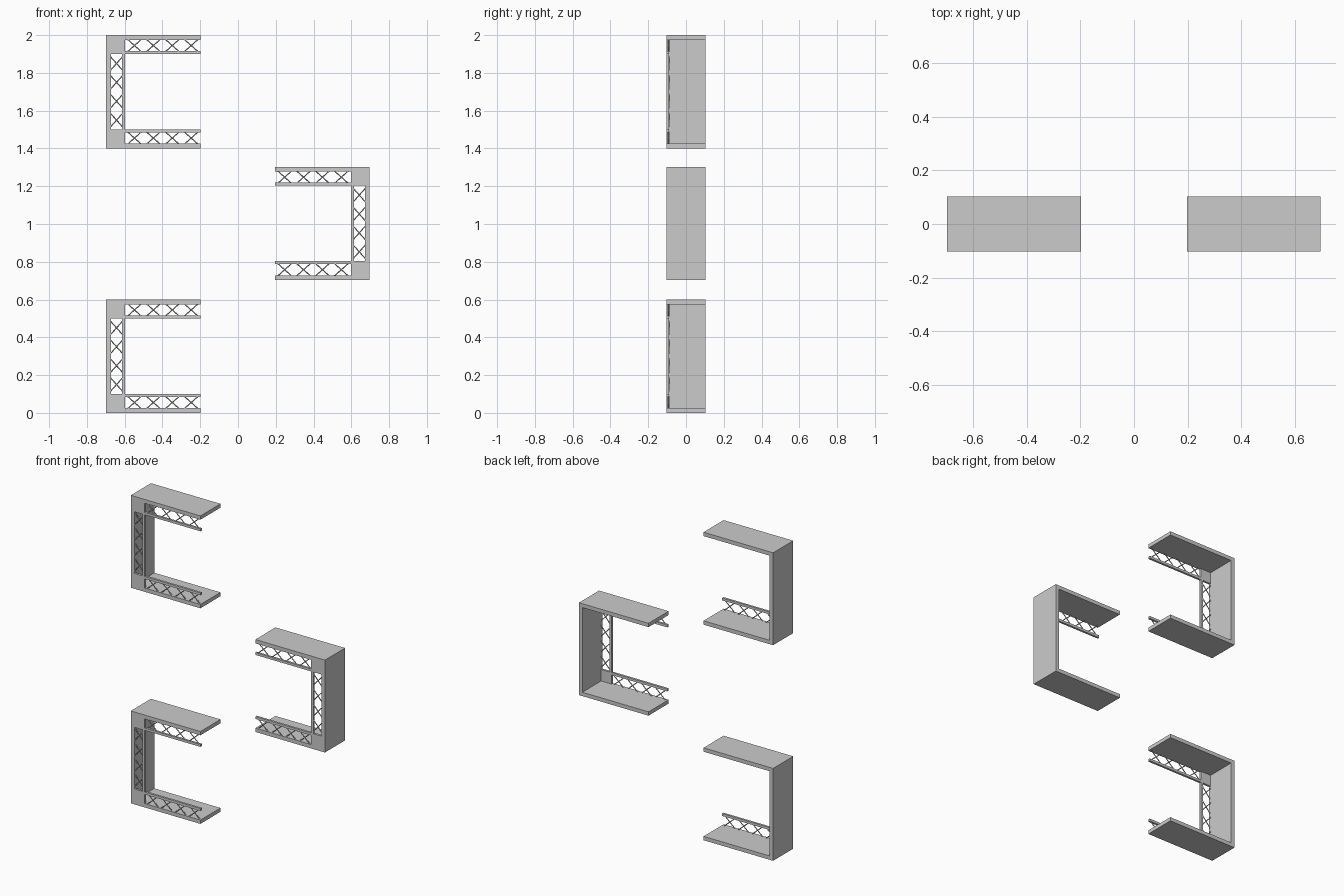
import bpy, bmesh, math
from mathutils import Matrix, Vector

if "Cube" in bpy.data.objects:
    bpy.data.objects.remove(bpy.data.objects["Cube"])

D = 0.103            # half depth
T = 0.025            # panel thickness
W, H = 0.5, 0.6      # unit width and height
BAND = 0.1           # truss band width
BAR = 0.016          # inner bar width
FT = 0.014           # truss bar depth


def box(bm, x0, x1, y0, y1, z0, z1):
    m = Matrix.Translation(((x0 + x1) / 2, (y0 + y1) / 2, (z0 + z1) / 2))
    m = m @ Matrix.Diagonal((x1 - x0, y1 - y0, z1 - z0, 1))
    bmesh.ops.create_cube(bm, size=1, matrix=m)


def rod(bm, a, b, r=0.003):
    a, b = Vector(a), Vector(b)
    d = b - a
    m = Matrix.Translation((a + b) / 2) @ d.to_track_quat('Z', 'Y').to_matrix().to_4x4()
    bmesh.ops.create_cone(bm, cap_ends=True, segments=8, radius1=r, radius2=r,
                          depth=d.length, matrix=m)


def finish(name, bm, ox, oz, side):
    # place the part; side = -1 mirrors the unit so that it opens to the left
    bmesh.ops.transform(bm, matrix=Matrix.Translation((ox, 0, oz)) @ Matrix.Diagonal((side, 1, 1, 1)),
                        verts=bm.verts)
    if side < 0:
        bmesh.ops.reverse_faces(bm, faces=bm.faces)
    me = bpy.data.meshes.new(name)
    bm.to_mesh(me)
    bm.free()
    bpy.context.collection.objects.link(bpy.data.objects.new(name, me))


def shelf_unit(tag, ox, oz, side):
    # C-shaped panel, extruded front to back
    bm = bmesh.new()
    prof = [(0, 0), (W, 0), (W, T), (T, T), (T, H - T), (W, H - T), (W, H), (0, H)]
    face = bm.faces.new([bm.verts.new((x, -D, z)) for x, z in prof])
    ext = bmesh.ops.extrude_face_region(bm, geom=[face])
    bmesh.ops.translate(bm, vec=(0, 2 * D, 0),
                        verts=[v for v in ext["geom"] if isinstance(v, bmesh.types.BMVert)])
    bmesh.ops.recalc_face_normals(bm, faces=bm.faces)
    finish(tag + "_shelf_panel", bm, ox, oz, side)

    # square gusset plates in the two corners
    bm = bmesh.new()
    for z0, z1 in ((T, BAND), (H - BAND, H - T)):
        box(bm, T, BAND, -D, -D + FT, z0, z1)
    finish(tag + "_corner_plates", bm, ox, oz, side)

    # inner truss bars
    bm = bmesh.new()
    for z0 in (BAND - BAR, H - BAND):
        box(bm, BAND, W, -D, -D + FT, z0, z0 + BAR)
    box(bm, BAND - BAR, BAND, -D, -D + FT, BAND, H - BAND)
    finish(tag + "_truss_bars", bm, ox, oz, side)

    # crossed braces, four per truss
    bm = bmesh.new()
    lo, hi, half = T - 0.002, BAND - BAR + 0.003, 0.036
    for i in range(4):
        c = BAND + 0.05 + 0.1 * i
        for s, y in ((half, -D + 0.007), (-half, -D + 0.013)):
            rod(bm, (c - s, y, lo), (c + s, y, hi))
            rod(bm, (c - s, y, H - lo), (c + s, y, H - hi))
            rod(bm, (lo, y, c - s), (hi, y, c + s))
    finish(tag + "_cross_braces", bm, ox, oz, side)


shelf_unit("lower", -0.698, 0.0, 1)
shelf_unit("middle", 0.697, 0.703, -1)
shelf_unit("upper", -0.698, 1.4, 1)
